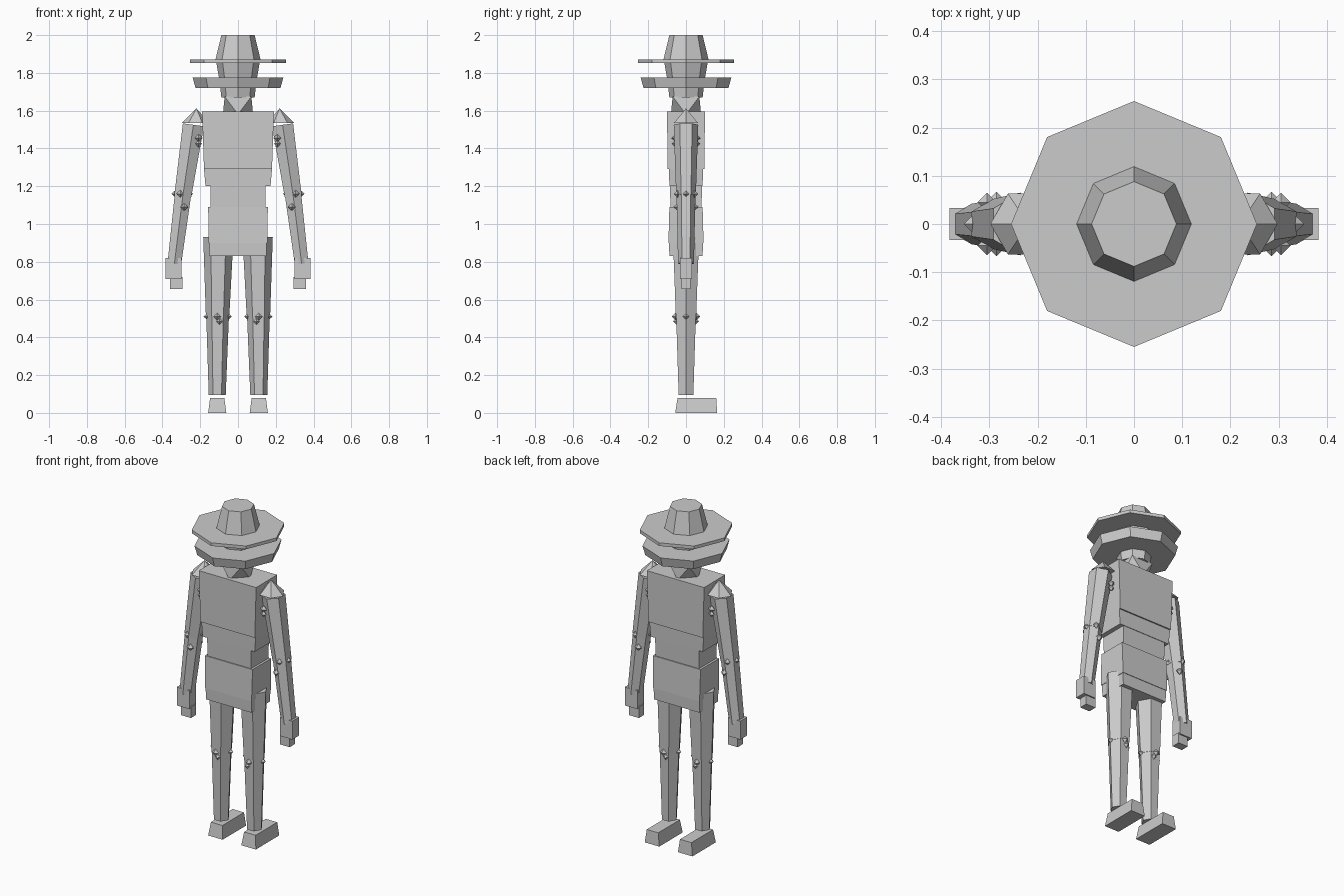
import bpy, math
from mathutils import Vector

cube = bpy.data.objects.get("Cube")
if cube:
    bpy.data.objects.remove(cube, do_unlink=True)

grey = bpy.data.materials.new("plain_grey")
grey.use_nodes = True
colour = (0.6, 0.6, 0.6, 1)
grey.diffuse_color = colour
grey.node_tree.nodes["Principled BSDF"].inputs["Base Color"].default_value = colour


def make(name, verts, faces):
    mesh = bpy.data.meshes.new(name)
    mesh.from_pydata(verts, [], faces)
    mesh.materials.append(grey)
    ob = bpy.data.objects.new(name, mesh)
    bpy.context.collection.objects.link(ob)
    return ob


def loft(name, rings):
    """Skin closed rings of equal length, capping both ends."""
    n = len(rings[0])
    verts = [v for ring in rings for v in ring]
    faces = [tuple(range(n))[::-1], tuple(range(len(verts) - n, len(verts)))]
    for k in range(len(rings) - 1):
        for i in range(n):
            j = (i + 1) % n
            faces.append((k*n + i, k*n + j, k*n + n + j, k*n + n + i))
    return make(name, verts, faces)


def ring(centre, r, n, turn=0, axis=(0, 0, 1)):
    """Regular polygon round an axis lying in the xz plane."""
    w = Vector(axis).normalized()
    v = Vector((0, 1, 0))
    u = v.cross(w)
    out = []
    for i in range(n):
        a = math.radians(turn) + math.tau * i / n
        out.append(Vector(centre) + u * r * math.cos(a) + v * r * math.sin(a))
    return out


def rect(x0, x1, y0, y1, z):
    return [(x0, y0, z), (x1, y0, z), (x1, y1, z), (x0, y1, z)]


def block(name, levels):
    """Centred box sections: half width, half depth, height."""
    return loft(name, [rect(-w, w, -d, d, z) for w, d, z in levels])


def turned(name, profile):
    return loft(name, [ring((0, 0, z), r, 8) for r, z in profile])


def spike(name, x, y, z, r, h):
    """Small pointed stud, eight faces."""
    base = ring((x, y, z), r, 4)
    faces = [(i, (i + 1) % 4, 4) for i in range(4)]
    faces += [((i + 1) % 4, i, 5) for i in range(4)]
    make(name, base + [(x, y, z + h), (x, y, z - h)], faces)


# Hat and head
turned("hat_crown", [(0.12, 1.868), (0.088, 2.0)])
turned("hat_brim", [(0.255, 1.853), (0.255, 1.872)])
turned("upper_head", [(0.1, 1.77), (0.115, 1.855)])
turned("lower_brim", [(0.225, 1.72), (0.24, 1.775)])
turned("head", [(0.088, 1.67), (0.095, 1.73)])

# Faceted neck: a diamond twisting into a square
low, high = ring((0, 0, 1.58), 0.08, 4), ring((0, 0, 1.675), 0.1, 4, 45)
neck = [(3, 2, 1, 0), (4, 5, 6, 7)]
for i in range(4):
    j = (i + 1) % 4
    neck += [(i, j, 4 + i), (j, 4 + j, 4 + i)]
make("neck", low + high, neck)

# Body
block("chest", [(0.18, 0.098, 1.29), (0.19, 0.1, 1.595)])
block("lower_chest", [(0.172, 0.088, 1.2), (0.18, 0.09, 1.29)])
block("waist", [(0.145, 0.082, 1.085), (0.145, 0.085, 1.2)])
block("hips", [(0.155, 0.093, 0.9), (0.158, 0.088, 1.09)])
block("pelvis", [(0.15, 0.088, 0.83), (0.152, 0.09, 0.9)])

for side, s in (("left", 1), ("right", -1)):
    # Arm: six-sided, tilted outwards, with a pointed shoulder
    top, elbow, wrist = [Vector((s * x, 0, z)) for x, z in
                         ((0.236, 1.525), (0.292, 1.15), (0.337, 0.79))]
    up = top - wrist
    loft(side + "_upper_arm", [ring(elbow, 0.052, 6, 30, up), ring(top, 0.065, 6, 30, up)])
    loft(side + "_forearm", [ring(wrist, 0.042, 6, 30, up), ring(elbow, 0.05, 6, 30, up)])
    base = ring((s * 0.225, 0, 1.535), 0.073, 6, 0)
    make(side + "_shoulder", base + [(s * 0.22, 0, 1.612)],
         [(i, (i + 1) % 6, 6) for i in range(6)] + [(5, 4, 3, 2, 1, 0)])

    # Hand with narrower fingers
    for part, a, b, d, z0, z1 in (("palm", 0.3, 0.383, 0.033, 0.71, 0.82),
                                  ("fingers", 0.295, 0.36, 0.025, 0.655, 0.72)):
        x0, x1 = sorted((s * a, s * b))
        loft(side + "_" + part, [rect(x0, x1, -d, d, z0), rect(x0, x1, -d, d, z1)])

    # Leg: six-sided with a flat front
    hip, knee, ankle = [(s * x, 0, z) for x, z in
                        ((0.104, 0.93), (0.108, 0.51), (0.11, 0.095))]
    loft(side + "_thigh", [ring(knee, 0.062, 6), ring(hip, 0.08, 6)])
    loft(side + "_shin", [ring(ankle, 0.045, 6), ring(knee, 0.06, 6)])

    # Foot
    x0, x1 = sorted((s * 0.062, s * 0.158))
    loft(side + "_foot", [rect(x0, x1, -0.057, 0.165, 0),
                          rect(x0 + 0.01, x1 - 0.01, -0.045, 0.16, 0.078)])

    # Joint studs, front and back
    for y in (-1, 1):
        for joint, x, d, z, r in (("armpit", 0.208, 0.055, 1.455, 0.022),
                                  ("armpit", 0.208, 0.055, 1.425, 0.018),
                                  ("elbow", 0.305, 0.045, 1.16, 0.02),
                                  ("elbow", 0.285, 0.045, 1.09, 0.022),
                                  ("knee", 0.11, 0.055, 0.51, 0.02),
                                  ("knee", 0.098, 0.05, 0.485, 0.018)):
            spike(side + "_" + joint + "_stud", s * x, y * d, z, r, 0.02)
    for joint, x, z in (("elbow", 0.335, 1.16), ("elbow", 0.255, 1.16),
                        ("knee", 0.165, 0.51), ("knee", 0.05, 0.51)):
        spike(side + "_" + joint + "_side_stud", s * x, 0, z, 0.018, 0.016)
